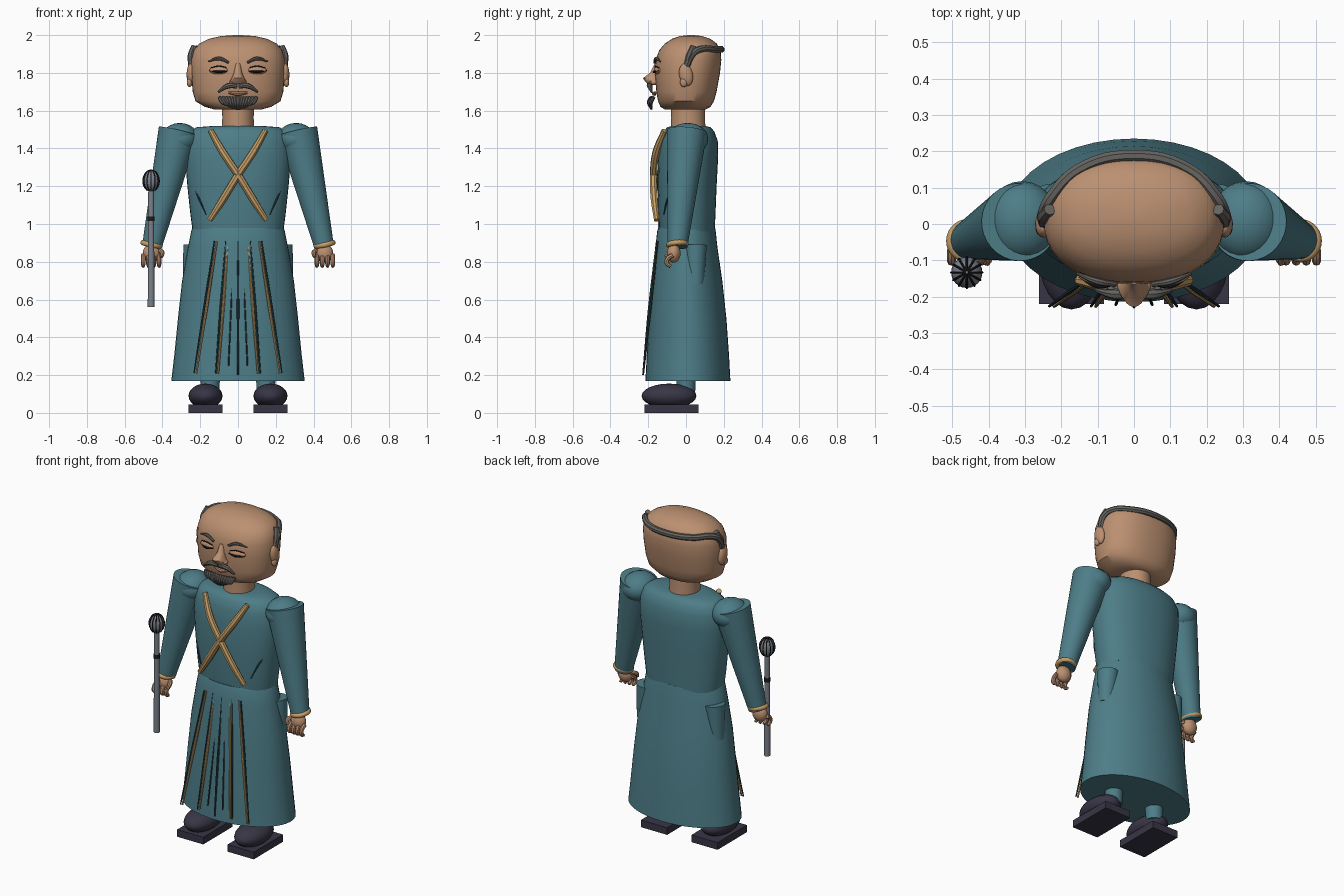
import bpy, bmesh, math
from mathutils import Vector

if "Cube" in bpy.data.objects:
    bpy.data.objects.remove(bpy.data.objects["Cube"], do_unlink=True)


def material(name, rgb):
    m = bpy.data.materials.new(name)
    m.use_nodes = True
    m.diffuse_color = (*rgb, 1)
    m.node_tree.nodes["Principled BSDF"].inputs["Base Color"].default_value = (*rgb, 1)
    return m


TEAL = material("teal cloth", (0.075, 0.205, 0.245))
FOLD = material("dark teal fold", (0.02, 0.055, 0.07))
SKIN = material("skin", (0.5, 0.28, 0.165))
GOLD = material("gold trim", (0.56, 0.34, 0.13))
HAIR = material("grey hair", (0.13, 0.125, 0.115))
SHOE = material("dark shoe", (0.04, 0.036, 0.06))
STEEL = material("steel", (0.2, 0.22, 0.26))
BLACK = material("black", (0.012, 0.012, 0.014))


def finish(ob, name, mat, smooth=True, angle=40):
    ob.name = name
    ob.data.materials.clear()
    ob.data.materials.append(mat)
    bpy.ops.object.select_all(action="DESELECT")
    ob.select_set(True)
    bpy.context.view_layer.objects.active = ob
    if smooth:
        bpy.ops.object.shade_smooth_by_angle(angle=math.radians(angle))
    return ob


def loft(name, mat, rings, power=2.0, n=40):
    """Stack of superellipse rings, each (z, half width, front y, back y)."""
    bm = bmesh.new()
    loops = []
    for z, rx, front, back in rings:
        loop = []
        for i in range(n):
            a = math.tau * i / n
            c, s = math.cos(a), math.sin(a)
            x = math.copysign(abs(c) ** (2 / power), c) * rx
            y = math.copysign(abs(s) ** (2 / power), s) * (back - front) / 2
            loop.append(bm.verts.new((x, y + (front + back) / 2, z)))
        loops.append(loop)
    for lo, hi in zip(loops, loops[1:]):
        for i in range(n):
            j = (i + 1) % n
            bm.faces.new((lo[i], lo[j], hi[j], hi[i]))
    bm.faces.new(loops[0][::-1])
    bm.faces.new(loops[-1])
    me = bpy.data.meshes.new(name)
    bm.to_mesh(me)
    bm.free()
    ob = bpy.data.objects.new(name, me)
    bpy.context.collection.objects.link(ob)
    return finish(ob, name, mat)


def ball(name, mat, loc, size, rot=(0, 0, 0), seg=24):
    bpy.ops.mesh.primitive_uv_sphere_add(segments=seg, ring_count=seg // 2, location=loc, rotation=rot)
    ob = bpy.context.object
    ob.scale = size
    return finish(ob, name, mat, angle=60)


def box(name, mat, loc, size):
    bpy.ops.mesh.primitive_cube_add(size=1, location=loc)
    ob = bpy.context.object
    ob.scale = size
    return finish(ob, name, mat, smooth=False)


def cone(name, mat, a, b, ra, rb, n=32):
    a, b = Vector(a), Vector(b)
    bpy.ops.mesh.primitive_cone_add(vertices=n, radius1=ra, radius2=rb, depth=(b - a).length, location=(a + b) / 2)
    ob = bpy.context.object
    ob.rotation_euler = (b - a).to_track_quat("Z", "Y").to_euler()
    return finish(ob, name, mat)


def tube(name, mat, pts, r, taper=None, smooth=True):
    """Round tube through points, with optional radius factor per point."""
    cu = bpy.data.curves.new(name, "CURVE")
    cu.dimensions = "3D"
    cu.bevel_depth = r
    cu.bevel_resolution = 2
    cu.resolution_u = 6
    cu.use_fill_caps = True
    sp = cu.splines.new("BEZIER" if smooth else "POLY")
    store = sp.bezier_points if smooth else sp.points
    store.add(len(pts) - 1)
    for i, p in enumerate(pts):
        if smooth:
            store[i].co = p
            store[i].handle_left_type = store[i].handle_right_type = "AUTO"
        else:
            store[i].co = (*p, 1)
        store[i].radius = taper[i] if taper else 1
    ob = bpy.data.objects.new(name, cu)
    bpy.context.collection.objects.link(ob)
    bpy.ops.object.select_all(action="DESELECT")
    ob.select_set(True)
    bpy.context.view_layer.objects.active = ob
    bpy.ops.object.convert(target="MESH")
    return finish(bpy.context.object, name, mat)


# Head and neck
loft("head", SKIN, [(1.605, 0.12, -0.11, 0.1), (1.62, 0.175, -0.135, 0.13), (1.65, 0.225, -0.148, 0.148),
                    (1.7, 0.24, -0.157, 0.162), (1.8, 0.248, -0.165, 0.18), (1.87, 0.248, -0.16, 0.187),
                    (1.92, 0.235, -0.142, 0.183), (1.955, 0.205, -0.112, 0.163), (1.98, 0.155, -0.075, 0.13),
                    (1.995, 0.09, -0.03, 0.085), (2.0, 0.02, 0.01, 0.04)], power=2.25)
loft("neck", SKIN, [(1.48, 0.088, -0.082, 0.105), (1.56, 0.083, -0.078, 0.1), (1.64, 0.085, -0.08, 0.1)])

# Torso and skirt
loft("torso", TEAL, [(0.96, 0.24, -0.14, 0.152), (1.05, 0.252, -0.146, 0.156), (1.2, 0.268, -0.15, 0.162),
                     (1.35, 0.28, -0.148, 0.17), (1.44, 0.275, -0.137, 0.168), (1.49, 0.255, -0.12, 0.15),
                     (1.512, 0.22, -0.1, 0.13), (1.52, 0.12, -0.07, 0.1)], power=2.2)
loft("skirt", TEAL, [(0.17, 0.353, -0.215, 0.235), (0.3, 0.338, -0.208, 0.228), (0.5, 0.318, -0.196, 0.214),
                     (0.7, 0.296, -0.18, 0.192), (0.88, 0.264, -0.162, 0.166), (0.965, 0.247, -0.152, 0.157),
                     (0.98, 0.24, -0.146, 0.154)])

# Skirt pleats: gold cords, each beside a dark fold
tube("middle_fold", FOLD, [(0, -0.155, 0.91), (0, -0.195, 0.55), (0, -0.228, 0.2)], 0.007, (0.6, 1, 0.6))
for s in (-1, 1):
    for top, low in ((0.052, 0.105), (0.112, 0.22)):
        for name, mat, dx, r in (("pleat_cord", GOLD, 0, 0.008), ("pleat_fold", FOLD, 0.013, 0.006)):
            pts = [(s * (top + (low - top) * t + dx), -0.15 - 0.076 * t, 0.91 - 0.7 * t) for t in (0, 0.5, 1)]
            tube(name, mat, pts, r, (0.6, 1, 0.6))
    tube("inner_fold", FOLD, [(s * 0.022, -0.152, 0.9), (s * 0.05, -0.222, 0.25)], 0.004, smooth=False)

# Crossed chest straps
for s in (-1, 1):
    tube("chest_strap", GOLD, [(s * 0.145, -0.115, 1.495), (s * 0.08, -0.158, 1.38), (0, -0.172, 1.26),
                               (-s * 0.08, -0.168, 1.13), (-s * 0.15, -0.155, 1.02)], 0.02, (0.75, 1, 1, 1, 0.75))

# Paired parts
for s, side in ((-1, "right"), (1, "left")):
    # Sleeve, shoulder and cuff
    cone(side + "_sleeve", TEAL, (s * 0.315, 0.005, 1.49), (s * 0.456, -0.045, 0.88), 0.107, 0.052)
    ball(side + "_shoulder", TEAL, (s * 0.308, 0.008, 1.45), (0.1, 0.11, 0.085))
    bpy.ops.mesh.primitive_torus_add(major_radius=0.046, minor_radius=0.014, major_segments=28, minor_segments=10,
                                     location=(s * 0.458, -0.046, 0.893), rotation=(0.08, -s * 0.2, 0))
    finish(bpy.context.object, side + "_cuff", GOLD)

    # Hand with four fingers and a thumb
    ball(side + "_palm", SKIN, (s * 0.458, -0.065, 0.845), (0.046, 0.036, 0.05))
    for i in range(4):
        x = s * (0.418 + i * 0.028)
        tube(side + "_finger", SKIN, [(x, -0.07, 0.835), (x, -0.098, 0.815), (x, -0.1, 0.79), (x, -0.08, 0.775)],
             0.0125, (1, 1, 1, 0.7))
    tube(side + "_thumb", SKIN, [(s * 0.42, -0.06, 0.86), (s * 0.402, -0.09, 0.85), (s * 0.405, -0.108, 0.825)],
         0.013, (1, 1, 0.7))

    # Hip pocket and chest crease
    cone(side + "_pocket", TEAL, (s * 0.245, 0.05, 0.68), (s * 0.23, 0.05, 0.888), 0.045, 0.06)
    tube(side + "_crease", FOLD, [(s * 0.24, -0.062, 1.21), (s * 0.205, -0.098, 1.13), (s * 0.17, -0.118, 1.05)],
         0.006, (0.4, 1, 0.4))

    # Leg, shoe and sole
    cone(side + "_leg", TEAL, (s * 0.147, 0.0, 0.09), (s * 0.147, 0.0, 0.3), 0.048, 0.055)
    ball(side + "_shoe", SHOE, (s * 0.172, -0.09, 0.09), (0.09, 0.145, 0.065))
    box(side + "_sole", SHOE, (s * 0.172, -0.077, 0.022), (0.178, 0.285, 0.044))

    # Ear
    ball(side + "_ear", SKIN, (s * 0.25, 0.0, 1.79), (0.022, 0.036, 0.06), (0.2, 0, 0))
    ball(side + "_ear_lobe", SKIN, (s * 0.257, -0.012, 1.75), (0.014, 0.02, 0.025))

    # Eye, brow, nostril and moustache
    ball(side + "_eyelid", SKIN, (s * 0.103, -0.152, 1.813), (0.05, 0.016, 0.02), (0, 0, s * 0.2))
    tube(side + "_eye_slit", BLACK, [(s * 0.055, -0.167, 1.81), (s * 0.1, -0.17, 1.805), (s * 0.152, -0.145, 1.812)],
         0.007, (0.5, 1, 0.4))
    tube(side + "_lid_line", BLACK, [(s * 0.06, -0.164, 1.828), (s * 0.1, -0.163, 1.836), (s * 0.145, -0.144, 1.826)],
         0.003)
    tube(side + "_brow", HAIR, [(s * 0.05, -0.166, 1.855), (s * 0.1, -0.158, 1.876), (s * 0.158, -0.136, 1.86)],
         0.01, (0.7, 1, 0.4))
    ball(side + "_nostril", SKIN, (s * 0.026, -0.17, 1.75), (0.02, 0.022, 0.015))
    tube(side + "_moustache", HAIR, [(s * 0.004, -0.19, 1.728), (s * 0.05, -0.193, 1.732), (s * 0.105, -0.182, 1.698)],
         0.014, (0.8, 1.1, 0.4))
    tube(side + "_sideburn", HAIR, [(s * 0.247, 0.0, 1.84), (s * 0.247, 0.02, 1.89), (s * 0.232, 0.04, 1.94)],
         0.02, (0.6, 1, 0.8))

# Nose and lower lip
loft("nose", SKIN, [(1.742, 0.03, -0.205, -0.13), (1.757, 0.042, -0.218, -0.13), (1.772, 0.034, -0.228, -0.13),
                    (1.8, 0.022, -0.19, -0.13), (1.85, 0.014, -0.166, -0.13)], n=20)
tube("lip", SKIN, [(-0.05, -0.155, 1.695), (0, -0.168, 1.69), (0.05, -0.155, 1.695)], 0.012, (0.5, 1, 0.5))

# Beard strands
for i in range(-6, 7):
    lift = 0.0006 * i * i
    tube("beard_strand", HAIR, [(i * 0.0165, -0.182 + lift / 2, 1.672), (i * 0.014, -0.196 + lift / 2, 1.645),
                                (i * 0.009, -0.182, 1.605 + lift)], 0.011, (0.9, 1, 0.4))

# Hair band round the back of the head
half = [(0.246, 0.0, 1.83), (0.246, 0.035, 1.9), (0.226, 0.075, 1.925), (0.15, 0.15, 1.925)]
tube("hair_band", HAIR, half + [(0, 0.187, 1.925)] + [(-x, y, z) for x, y, z in half[::-1]], 0.018)

# Mace: shaft, collar and ribbed head
mx, my = -0.46, -0.133
cone("mace_shaft", STEEL, (mx, my, 0.56), (mx, my, 1.2), 0.018, 0.015, 20)
cone("mace_collar", BLACK, (mx, my, 1.015), (mx, my, 1.04), 0.018, 0.018, 20)
ball("mace_head", STEEL, (mx, my, 1.228), (0.043, 0.043, 0.058))
for i in range(12):
    a = math.tau * i / 12
    arc = [math.radians(d) for d in (-60, -30, 0, 30, 60, 85)]
    tube("mace_rib", BLACK, [(mx + 0.043 * math.cos(t) * math.cos(a), my + 0.043 * math.cos(t) * math.sin(a),
                              1.228 + 0.058 * math.sin(t)) for t in arc], 0.003)
